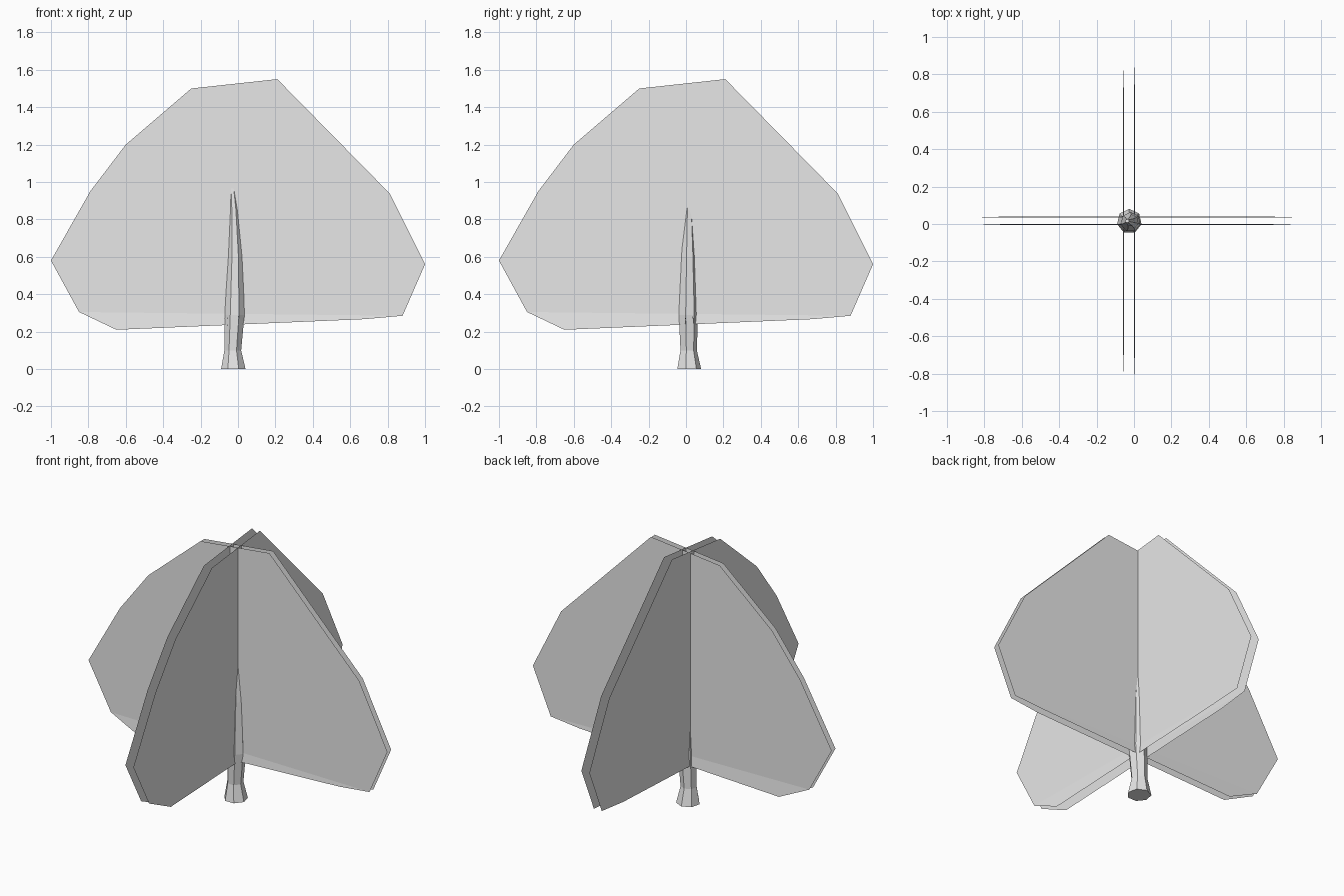
import bpy
import bmesh
from math import sin, cos, tau
from mathutils import Vector

old = bpy.data.objects.get("Cube")
if old:
    bpy.data.objects.remove(old, do_unlink=True)

# One plain grey for everything
grey = bpy.data.materials.new("plain_grey")
grey.use_nodes = True
grey.diffuse_color = (0.8, 0.8, 0.8, 1)
grey.node_tree.nodes["Principled BSDF"].inputs["Base Color"].default_value = (0.8, 0.8, 0.8, 1)


def finish(bm, name):
    mesh = bpy.data.meshes.new(name)
    bm.to_mesh(mesh)
    bm.free()
    mesh.materials.append(grey)
    obj = bpy.data.objects.new(name, mesh)
    bpy.context.collection.objects.link(obj)
    return obj


# Foliage outline: the crown, closed by the line between its two low corners
CROWN = [(0.88, 0.285), (1, 0.56), (0.81, 0.94), (0.21, 1.55), (-0.25, 1.5),
         (-0.6, 1.2), (-0.79, 0.95), (-1, 0.58), (-0.85, 0.305)]
# Lower hem, flared slightly outward
HEM = [(-0.65, 0.21), (0.68, 0.267)]
FLARE = 0.006


def foliage_sheet(name, along, outward, offset):
    """Thin sheet running along one axis, its hem flared to the outward side."""
    along, outward = Vector(along), Vector(outward)
    up = Vector((0, 0, 1))
    bm = bmesh.new()
    crown = [bm.verts.new(along * a + up * z + outward * offset) for a, z in CROWN]
    hem = [bm.verts.new(along * a + up * z + outward * (offset + FLARE)) for a, z in HEM]
    faces = [bm.faces.new(crown), bm.faces.new([crown[0], crown[-1]] + hem)]
    for face in faces:
        face.normal_update()
        if face.normal.dot(outward) < 0:
            face.normal_flip()
    finish(bm, name)


foliage_sheet("foliage_front", (1, 0, 0), (0, -1, 0), 0)
foliage_sheet("foliage_back", (1, 0, 0), (0, 1, 0), 0.035)
foliage_sheet("foliage_left", (0, 1, 0), (1, 0, 0), 0)
foliage_sheet("foliage_right", (0, 1, 0), (-1, 0, 0), 0.053)

# Seven-sided trunk: centre x, centre y, height, radius
RINGS = [(-0.025, 0.014, 0, 0.067), (-0.028, 0.012, 0.1, 0.046),
         (-0.018, 0.01, 0.29, 0.054), (-0.015, 0.012, 0.6, 0.04),
         (-0.022, 0.013, 0.85, 0.025), (-0.036, 0.016, 1.05, 0.01)]
SIDES = 7

bm = bmesh.new()
rings = [[bm.verts.new((x + r * sin(tau * i / SIDES), y + r * cos(tau * i / SIDES), z))
          for i in range(SIDES)] for x, y, z, r in RINGS]
for low, high in zip(rings, rings[1:]):
    for i in range(SIDES):
        j = (i + 1) % SIDES
        bm.faces.new((low[i], low[j], high[j], high[i]))
bm.faces.new(rings[0])
bm.faces.new(rings[-1])
bmesh.ops.recalc_face_normals(bm, faces=bm.faces)
finish(bm, "trunk")
